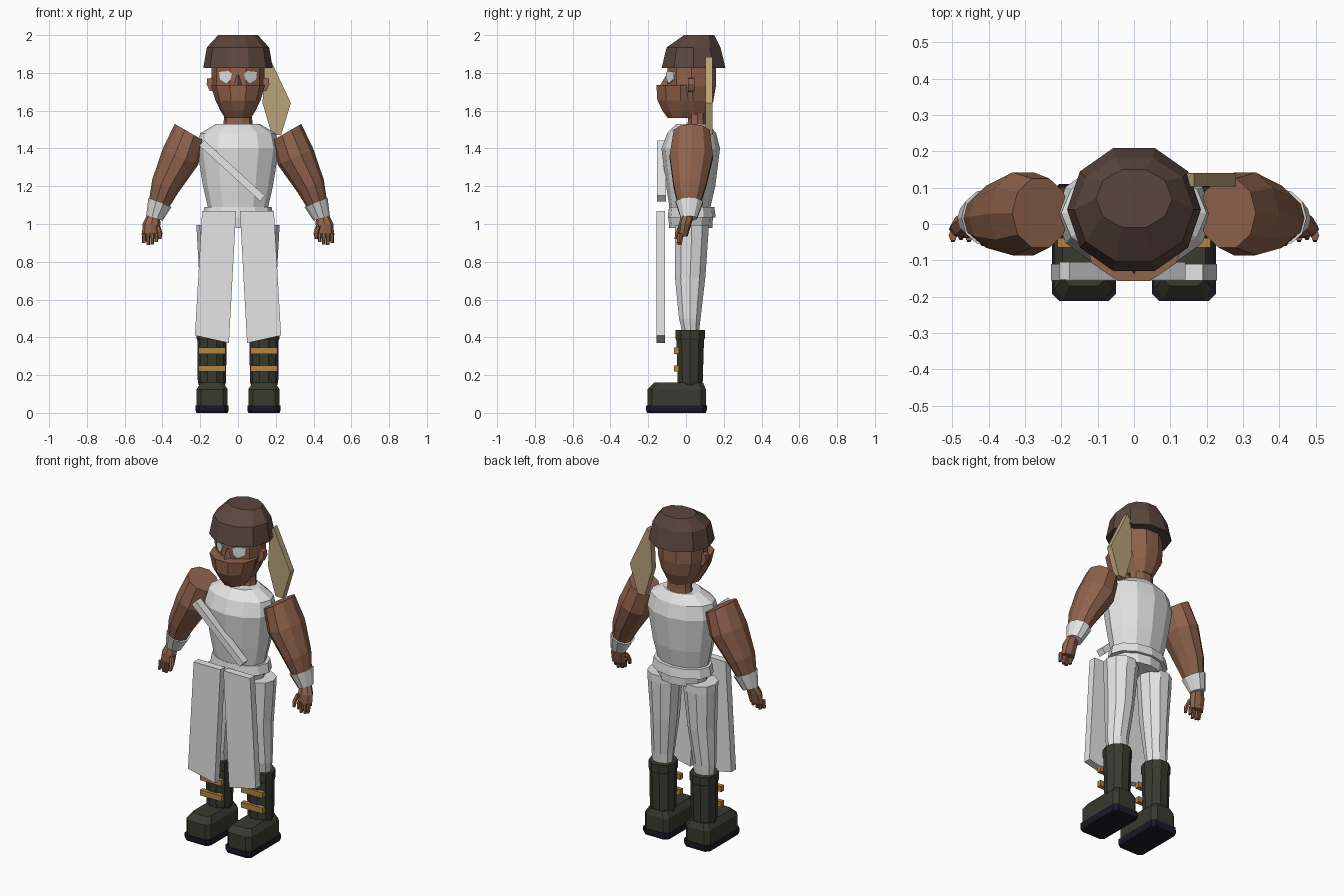
import bpy, bmesh
from math import sin, cos, pi, radians


def material(name, rgb):
    m = bpy.data.materials.new(name)
    m.diffuse_color = (*rgb, 1)
    return m


SKIN = material("brown_skin", (0.28, 0.125, 0.073))
CAP = material("dark_brown_cap", (0.105, 0.062, 0.048))
CLOTH = material("white_cloth", (0.78, 0.78, 0.78))
TAN = material("tan_cloth", (0.48, 0.36, 0.19))
BOOT = material("dark_green_leather", (0.040, 0.043, 0.029))
SOLE = material("black_sole", (0.010, 0.010, 0.022))
GOLD = material("gold_straps", (0.43, 0.24, 0.055))
EYE = material("eye_white", (0.85, 0.87, 0.88))


def skin(name, rings, mat):
    """Closed solid through rings that all have the same point count."""
    bm = bmesh.new()
    loops = [[bm.verts.new(p) for p in r] for r in rings]
    n = len(loops[0])
    for a, b in zip(loops, loops[1:]):
        for i in range(n):
            j = (i + 1) % n
            bm.faces.new((a[i], a[j], b[j], b[i]))
    bm.faces.new(loops[0])
    bm.faces.new(loops[-1])
    bmesh.ops.recalc_face_normals(bm, faces=bm.faces)
    me = bpy.data.meshes.new(name)
    bm.to_mesh(me)
    bm.free()
    me.materials.append(mat)
    ob = bpy.data.objects.new(name, me)
    bpy.context.collection.objects.link(ob)
    return ob


def ellipse(x, y, z, rx, ry, tilt=0, n=10):
    t = radians(tilt)
    return [(x + rx * cos(a) * cos(t), y + ry * sin(a), z + rx * cos(a) * sin(t))
            for a in (2 * pi * i / n for i in range(n))]


def loft(name, rings, mat, s=1, n=10):
    """Elliptical rings (x, y, z, rx, ry, tilt), mirrored when s is -1."""
    pts = [ellipse(*r, n=n) for r in rings]
    return skin(name, [[(s * x, y, z) for x, y, z in r] for r in pts], mat)


def octagon(x0, x1, y0, y1, z, c):
    return [(x0 + c, y0, z), (x1 - c, y0, z), (x1, y0 + c, z), (x1, y1 - c, z),
            (x1 - c, y1, z), (x0 + c, y1, z), (x0, y1 - c, z), (x0, y0 + c, z)]


def slab(name, outline, y0, y1, mat, s=1):
    """Front outline (x, z) given thickness along y."""
    return skin(name, [[(s * x, y, z) for x, z in outline] for y in (y0, y1)], mat)


def box(name, x0, x1, y0, y1, z0, z1, mat, s=1):
    return slab(name, [(x0, z0), (x1, z0), (x1, z1), (x0, z1)], y0, y1, mat, s)


# Head, face wrap and neck
loft("head", [(0, 0.045, 1.58, 0.075, 0.075), (0, 0.04, 1.65, 0.115, 0.11),
              (0, 0.03, 1.73, 0.14, 0.135), (0, 0.03, 1.86, 0.14, 0.135)], SKIN)
loft("face_wrap", [(0, -0.025, 1.56, 0.068, 0.075), (0, -0.025, 1.60, 0.093, 0.105),
                   (0, -0.03, 1.655, 0.12, 0.128), (0, -0.03, 1.735, 0.143, 0.133)], SKIN)
loft("neck", [(0, 0.06, 1.49, 0.083, 0.06), (0, 0.06, 1.55, 0.075, 0.052),
              (0, 0.06, 1.64, 0.075, 0.052)], SKIN)
skin("nose", [[(-0.022, -0.10, 1.73), (0.022, -0.10, 1.73), (0, -0.14, 1.73)],
              [(-0.01, -0.09, 1.79), (0.01, -0.09, 1.79), (0, -0.104, 1.79)]], SKIN)

# Cap
loft("cap", [(0, 0.04, 1.825, 0.184, 0.178), (0, 0.04, 1.935, 0.165, 0.15),
             (0, 0.07, 2.0, 0.105, 0.084)], CAP)

# Hanging cloth tail on one side of the cap
slab("cloth_tail", [(0.165, 1.885), (0.28, 1.64), (0.228, 1.47), (0.18, 1.47),
                    (0.13, 1.64), (0.14, 1.85)], 0.103, 0.14, TAN)

# Torso and hips
loft("torso", [(0, 0.02, 1.07, 0.155, 0.105), (0, 0.025, 1.20, 0.185, 0.13),
               (0, 0.025, 1.40, 0.217, 0.155), (0, 0.03, 1.48, 0.20, 0.13),
               (0, 0.035, 1.53, 0.115, 0.085)], CLOTH, n=12)
loft("belt", [(0, 0.03, 1.035, 0.188, 0.127), (0, 0.03, 1.09, 0.178, 0.12)], CLOTH, n=12)
loft("hips", [(0, 0.025, 0.98, 0.145, 0.115), (0, 0.025, 1.05, 0.165, 0.118)], CLOTH, n=12)

# Diagonal chest sash
slab("chest_sash", [(-0.205, 1.415), (-0.178, 1.443), (0.142, 1.15), (0.118, 1.12)],
     -0.153, -0.105, CLOTH)

for s, side in ((1, "left"), (-1, "right")):
    # Eye plates follow the angled front of the head
    outline = [(0.032, 1.795), (0.05, 1.81), (0.10, 1.805), (0.096, 1.765),
               (0.062, 1.745), (0.04, 1.765)]
    skin(side + "_eye", [[(s * x, -0.098 + max(0, x - 0.043) * 0.7 + d, z) for x, z in outline]
                         for d in (-0.007, 0.002)], EYE)
    # Ears
    slab(side + "_ear", [(0.125, 1.70), (0.15, 1.705), (0.166, 1.74), (0.163, 1.77),
                         (0.125, 1.775)], 0.01, 0.045, SKIN, s)

    # Arms with flat cut shoulders, cuffs and hands
    loft(side + "_arm", [(0.257, 0.03, 1.485, 0.09, 0.10, 30), (0.305, 0.028, 1.355, 0.103, 0.12, 24),
                         (0.385, 0.02, 1.20, 0.077, 0.09, 25), (0.428, 0.015, 1.08, 0.05, 0.055, 22)],
         SKIN, s)
    loft(side + "_cuff", [(0.413, 0.018, 1.115, 0.066, 0.076, -24 + 46), (0.443, 0.016, 1.03, 0.045, 0.045, 16)],
         CLOTH, s)
    loft(side + "_palm", [(0.447, 0.01, 1.05, 0.034, 0.032), (0.458, -0.005, 1.0, 0.047, 0.034),
                          (0.464, -0.015, 0.935, 0.045, 0.024)], SKIN, s, n=8)
    for i in range(4):
        x = 0.432 + 0.022 * i
        y = -0.025 - 0.006 * (i % 2)
        drop = (0.905, 0.892, 0.89, 0.90)[i]
        skin(f"{side}_finger_{i + 1}", [ellipse(x, y, 0.95, 0.012, 0.016, n=6),
                                        ellipse(x, y - 0.008, drop, 0.009, 0.012, n=6)], SKIN)
        if s < 0:
            for v in bpy.data.objects[f"{side}_finger_{i + 1}"].data.vertices:
                v.co.x *= -1
            bpy.data.objects[f"{side}_finger_{i + 1}"].data.flip_normals()
    loft(side + "_thumb", [(0.425, -0.025, 0.99, 0.014, 0.018), (0.413, -0.045, 0.95, 0.013, 0.014),
                           (0.415, -0.053, 0.92, 0.009, 0.009)], SKIN, s, n=6)

    # Trousers
    loft(side + "_trouser_leg", [(0.14, 0.025, 0.42, 0.06, 0.045), (0.14, 0.02, 0.50, 0.067, 0.06),
                                 (0.125, 0.022, 0.72, 0.08, 0.085), (0.12, 0.03, 0.95, 0.098, 0.093),
                                 (0.12, 0.03, 0.995, 0.1, 0.093)], CLOTH, s)

    # Long front panels
    slab(side + "_front_panel", [(0.01, 1.07), (0.19, 1.07), (0.228, 0.41), (0.048, 0.37)],
         -0.155, -0.11, CLOTH, s)

    # Boots: shaft, rim, foot and sole
    loft(side + "_boot_shaft", [(0.138, 0.022, 0.13, 0.065, 0.06), (0.138, 0.022, 0.165, 0.075, 0.07),
                                (0.138, 0.022, 0.385, 0.077, 0.077), (0.138, 0.022, 0.395, 0.082, 0.082),
                                (0.138, 0.022, 0.44, 0.08, 0.082)], BOOT, s)
    foot = [octagon(0.055, 0.22, -0.205, 0.105, 0.035, 0.025),
            octagon(0.055, 0.22, -0.205, 0.105, 0.125, 0.025),
            octagon(0.078, 0.197, -0.17, 0.09, 0.16, 0.02)]
    sole = [octagon(0.055, 0.22, -0.205, 0.105, 0.0, 0.02),
            octagon(0.049, 0.225, -0.212, 0.11, 0.015, 0.02),
            octagon(0.049, 0.225, -0.212, 0.11, 0.038, 0.02)]
    for name, rings, mat in (("_boot_foot", foot, BOOT), ("_boot_sole", sole, SOLE)):
        skin(side + name, [[(s * x, y, z) for x, y, z in r] for r in rings], mat)

    # Boot straps
    for i, z in enumerate((0.235, 0.328)):
        box(f"{side}_boot_strap_{i + 1}", 0.066, 0.21, -0.064, -0.038, z - 0.017, z + 0.017, GOLD, s)
